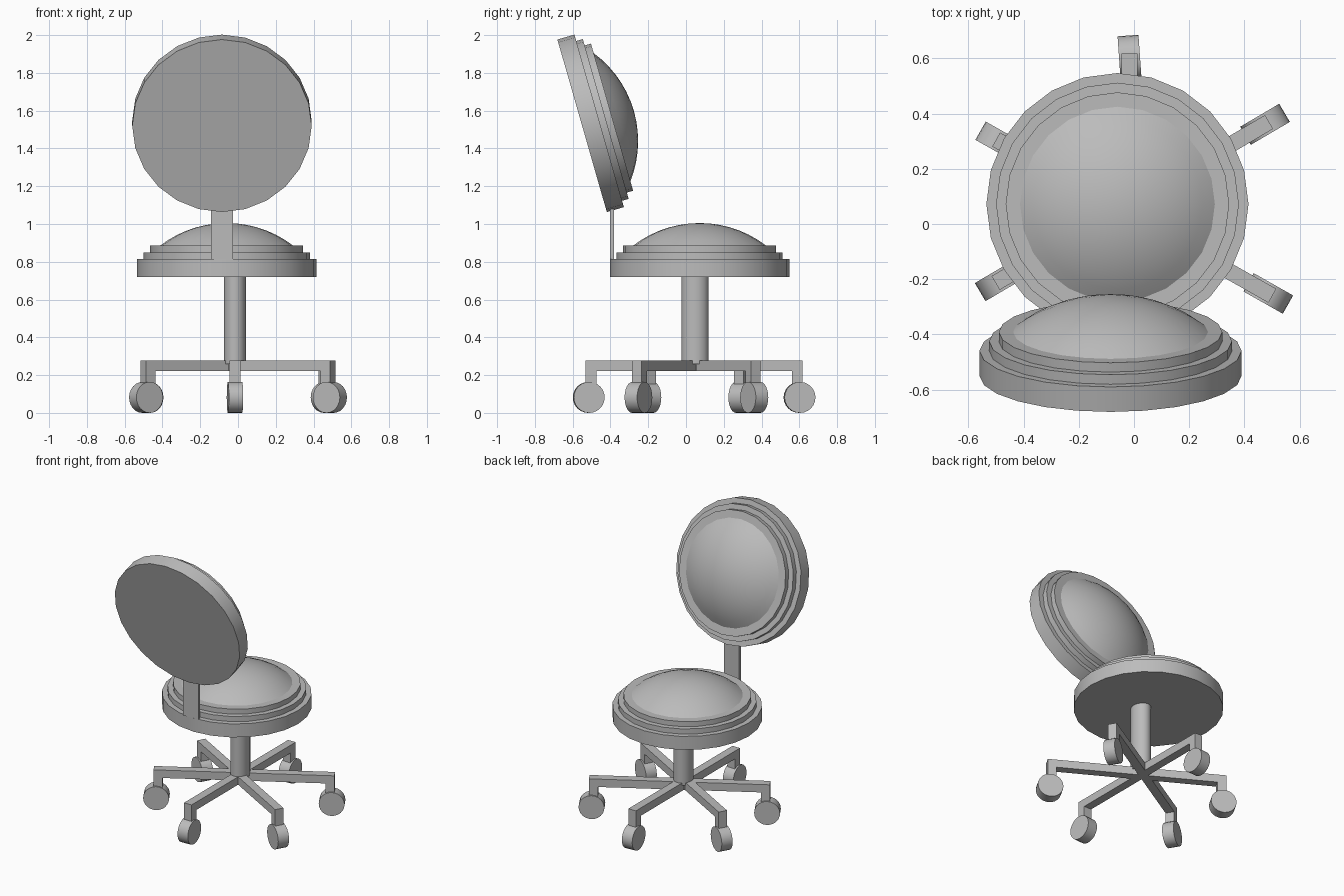
import bpy, bmesh
from math import radians, pi, sin, cos, asin
from mathutils import Matrix, Vector

cube = bpy.data.objects.get("Cube")
if cube:
    bpy.data.objects.remove(cube, do_unlink=True)

grey = bpy.data.materials.new("plain grey")
grey.use_nodes = True
colour = (0.5, 0.5, 0.5, 1)
grey.diffuse_color = colour
for node in grey.node_tree.nodes:
    if node.type == 'BSDF_PRINCIPLED':
        node.inputs["Base Color"].default_value = colour


def finish(name, bm, matrix=Matrix()):
    bmesh.ops.recalc_face_normals(bm, faces=bm.faces)
    mesh = bpy.data.meshes.new(name)
    bm.to_mesh(mesh)
    bm.free()
    mesh.shade_smooth()
    mesh.set_sharp_from_angle(angle=radians(30))
    mesh.materials.append(grey)
    obj = bpy.data.objects.new(name, mesh)
    obj.matrix_world = matrix
    bpy.context.collection.objects.link(obj)
    return obj


def box(bm, low, high):
    low, high = Vector(low), Vector(high)
    place = Matrix.Translation((low + high) / 2) @ Matrix.Diagonal((high - low).to_4d())
    bmesh.ops.create_cube(bm, size=1, matrix=place)


def cushion(name, matrix):
    # Three stepped discs topped by a shallow dome, revolved around z
    profile = [(0, 0), (0.475, 0), (0.475, 0.094), (0.44, 0.094), (0.44, 0.13),
               (0.405, 0.13), (0.405, 0.165)]
    rim, rise = 0.353, 0.12
    ball = (rim ** 2 + rise ** 2) / (2 * rise)
    spread, steps = asin(rim / ball), 7
    for i in range(steps + 1):
        a = spread * (1 - i / steps)
        profile.append((ball * sin(a), 0.165 + rise - ball + ball * cos(a)))
    bm = bmesh.new()
    verts = [bm.verts.new((r, 0, z)) for r, z in profile]
    edges = [bm.edges.new(pair) for pair in zip(verts, verts[1:])]
    bmesh.ops.spin(bm, geom=verts + edges, cent=(0, 0, 0), axis=(0, 0, 1),
                   angle=2 * pi, steps=24)
    bmesh.ops.remove_doubles(bm, verts=bm.verts, dist=0.0005)
    finish(name, bm, matrix)


# Seat and reclined backrest
cushion("seat", Matrix.Translation((-0.06, 0.072, 0.72)))
cushion("backrest", Matrix.Translation((-0.085, -0.55, 1.52))
        @ Matrix.Rotation(radians(-74), 4, 'X'))

# Flat strip joining seat and backrest
bm = bmesh.new()
box(bm, (-0.143, -0.402, 0.812), (-0.026, -0.38, 1.15))
finish("backrest_support", bm)

# Oval centre post
bm = bmesh.new()
bmesh.ops.create_cone(bm, cap_ends=True, segments=24, radius1=1, radius2=1, depth=1,
                      matrix=Matrix.Diagonal((0.059, 0.072, 0.47, 1)))
finish("post", bm, Matrix.Translation((-0.016, 0.048, 0.495)))

# Three crossed base bars, each with a leg and caster at both ends
bars = [(-0.016, 0.043, 90, 4), (-0.006, 0.078, 30.5, 0), (0.001, 0.023, -29.5, 0)]
for n, (x, y, angle, toe) in enumerate(bars, 1):
    place = Matrix.Translation((x, y, 0)) @ Matrix.Rotation(radians(angle), 4, 'Z')
    bm = bmesh.new()
    box(bm, (-0.575, -0.029, 0.222), (0.575, 0.029, 0.277))
    for side in (-1, 1):
        ends = sorted((side * 0.518, side * 0.575))
        box(bm, (ends[0], -0.029, 0.1), (ends[1], 0.029, 0.223))
    finish(f"base_bar_{n}", bm, place)
    for side, label in ((-1, "a"), (1, "b")):
        bm = bmesh.new()
        bmesh.ops.create_cone(bm, cap_ends=True, segments=24, radius1=0.082,
                              radius2=0.082, depth=0.076,
                              matrix=Matrix.Rotation(radians(90), 4, 'X'))
        finish(f"caster_{n}{label}", bm, place @ Matrix.Translation((side * 0.558, 0, 0.082))
               @ Matrix.Rotation(radians(toe), 4, 'Z'))
